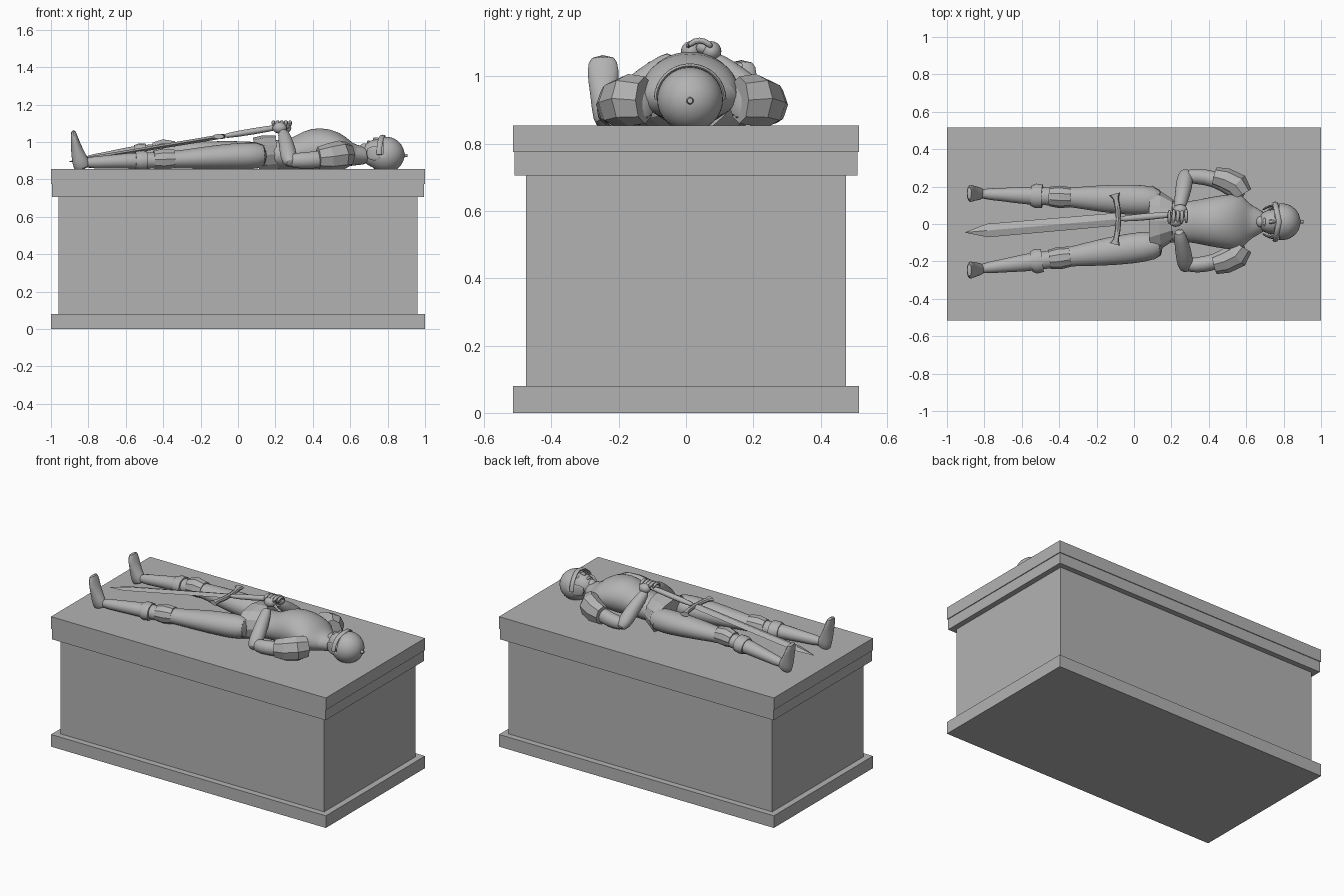
import bpy, bmesh, math
from mathutils import Vector

cube = bpy.data.objects.get("Cube")
if cube:
    bpy.data.objects.remove(cube, do_unlink=True)

stone = bpy.data.materials.new("grey_stone")
stone.use_nodes = True
grey = (0.45, 0.45, 0.45, 1)
stone.diffuse_color = grey
stone.node_tree.nodes["Principled BSDF"].inputs["Base Color"].default_value = grey

X, Y, Z = Vector((1, 0, 0)), Vector((0, 1, 0)), Vector((0, 0, 1))
TOP = 0.855      # upper surface of the lid
MID = 0.012      # centre line of the figure


def finish(name, bm, smooth=40, subdivide=0):
    bmesh.ops.recalc_face_normals(bm, faces=bm.faces)
    mesh = bpy.data.meshes.new(name)
    bm.to_mesh(mesh)
    bm.free()
    mesh.materials.append(stone)
    obj = bpy.data.objects.new(name, mesh)
    bpy.context.collection.objects.link(obj)
    if smooth:
        mesh.polygons.foreach_set("use_smooth", [True] * len(mesh.polygons))
        mesh.set_sharp_from_angle(angle=math.radians(smooth))
    if subdivide:
        mod = obj.modifiers.new("rounding", "SUBSURF")
        mod.levels = mod.render_levels = subdivide
    return obj


def slab(name, half_x, half_y, low, high):
    bm = bmesh.new()
    bmesh.ops.create_cube(bm, size=1)
    for v in bm.verts:
        v.co = (v.co.x * 2 * half_x, v.co.y * 2 * half_y, high if v.co.z > 0 else low)
    finish(name, bm, smooth=0)


def ball(name, centre, radii):
    bm = bmesh.new()
    bmesh.ops.create_uvsphere(bm, u_segments=24, v_segments=14, radius=1)
    for v in bm.verts:
        v.co = Vector(centre) + Vector(a * b for a, b in zip(v.co, radii))
    return finish(name, bm)


def limb(name, stations, side=Y, sides=16, subdivide=1, smooth=40):
    """Loft ellipses along a path; a station is x, y, z, half width, half depth."""
    bm = bmesh.new()
    path = [Vector(s[:3]) for s in stations]
    rings = []
    for i, (p, s) in enumerate(zip(path, stations)):
        along = (path[min(i + 1, len(path) - 1)] - path[max(i - 1, 0)]).normalized()
        wide = (side - along * side.dot(along)).normalized()
        deep = along.cross(wide)
        angles = [math.tau * k / sides for k in range(sides)]
        rings.append([bm.verts.new(p + wide * s[3] * math.cos(a) + deep * s[4] * math.sin(a))
                      for a in angles])
    for a, b in zip(rings, rings[1:]):
        for k in range(sides):
            n = (k + 1) % sides
            bm.faces.new((a[k], a[n], b[n], b[k]))
    bm.faces.new(rings[0])
    bm.faces.new(rings[-1])
    return finish(name, bm, smooth, subdivide)


# Tomb chest
slab("plinth", 1, 0.515, 0, 0.08)
slab("chest", 0.96, 0.475, 0.08, 0.705)
slab("lid_moulding", 0.995, 0.51, 0.705, 0.775)
slab("lid", 1, 0.515, 0.775, TOP)

# Torso and neck
trunk = [(0.12, 0.93, 0.12, 0.08), (0.22, 0.93, 0.11, 0.08), (0.3, 0.935, 0.11, 0.085),
         (0.37, 0.955, 0.125, 0.108), (0.44, 0.965, 0.14, 0.118), (0.52, 0.96, 0.15, 0.1),
         (0.58, 0.935, 0.15, 0.075), (0.62, 0.93, 0.085, 0.055), (0.72, 0.925, 0.05, 0.045)]
limb("torso", [(x, MID, z, w, d) for x, z, w, d in trunk], sides=20)

# Flared plate skirt
limb("skirt", [(0.1, 0.02, 0.92, 0.185, 0.105), (0.15, 0.02, 0.93, 0.15, 0.107),
               (0.21, 0.02, 0.935, 0.11, 0.1)], sides=12, subdivide=0, smooth=0)

# Legs, lying slightly apart with the left knee raised
leg_profile = [(0.16, 0.93, 0.07, 0.07), (0.05, 0.925, 0.085, 0.075), (-0.1, 0.92, 0.08, 0.068),
               (-0.25, 0.91, 0.065, 0.055), (-0.36, 0.905, 0.05, 0.045),
               (-0.46, 0.9, 0.048, 0.045), (-0.58, 0.9, 0.05, 0.045),
               (-0.7, 0.893, 0.035, 0.034), (-0.84, 0.888, 0.03, 0.032)]
foot_profile = [(-0.825, 0.85, 0.032, 0.05), (-0.845, 0.9, 0.038, 0.045),
                (-0.862, 0.96, 0.042, 0.032), (-0.875, 1.02, 0.05, 0.02),
                (-0.882, 1.065, 0.038, 0.013)]
for label, hip, splay, lift, toe in (("left", 0.125, 0.04, 0.05, 0.92), ("right", -0.115, -0.135, 0, 1)):

    def place(x, z, w, d):
        raised = lift * max(0, 1 - abs(x + 0.4) / 0.5)
        return (x, hip + splay * (0.1 - x), z + raised, w, d)

    limb(label + "_leg", [place(*s) for s in leg_profile])
    limb(label + "_foot", [place(x, TOP + (z - TOP) * toe, w, d) for x, z, w, d in foot_profile])
    limb(label + "_knee_plate", [place(-0.45, 0.905, 0.052, 0.05), place(-0.4, 0.907, 0.06, 0.06),
                                 place(-0.34, 0.91, 0.054, 0.052)], sides=10, subdivide=0, smooth=25)
    limb(label + "_boot_cuff", [place(-0.55, 0.9, 0.054, 0.048), place(-0.525, 0.9, 0.066, 0.055),
                                place(-0.49, 0.9, 0.062, 0.052)], subdivide=0)

# Arms bent at the elbow, hands meeting over the waist
for label, s in (("left", 1), ("right", -1)):

    def across(x, y, z, w, d):
        return (x, MID * 1.5 + s * y, z, w, d)

    limb(label + "_upper_arm", [across(*p) for p in (
        (0.59, 0.13, 0.925, 0.05, 0.06), (0.53, 0.18, 0.92, 0.055, 0.062),
        (0.43, 0.225, 0.905, 0.042, 0.045), (0.33, 0.24, 0.9, 0.045, 0.045),
        (0.26, 0.235, 0.9, 0.03, 0.035))])
    limb(label + "_forearm", [across(*p) for p in (
        (0.285, 0.27, 0.885, 0.025, 0.02), (0.275, 0.24, 0.9, 0.045, 0.042),
        (0.265, 0.17, 0.96, 0.045, 0.045), (0.25, 0.1, 1.02, 0.036, 0.036),
        (0.24, 0.05, 1.06, 0.028, 0.025))], side=X)
    limb(label + "_shoulder_plate", [across(*p) for p in (
        (0.58, 0.14, 0.93, 0.055, 0.07), (0.55, 0.19, 0.93, 0.066, 0.078),
        (0.49, 0.22, 0.92, 0.062, 0.074), (0.43, 0.235, 0.915, 0.052, 0.06))],
        sides=8, subdivide=0, smooth=0)
    # Hand curled over the sword grip
    hand_x = 0.235 + 0.012 * s
    ball(label + "_palm", (hand_x, 0.045 + 0.03 * s, 1.075), (0.038, 0.03, 0.03))
    for f in range(4):
        x = hand_x - 0.034 + f * 0.022
        limb(f"{label}_finger_{f + 1}", [
            (x, 0.04 + s * 0.04, 1.085, 0.01, 0.01), (x, 0.04 + s * 0.015, 1.108, 0.011, 0.01),
            (x, 0.04 - s * 0.015, 1.108, 0.01, 0.01), (x, 0.04 - s * 0.035, 1.088, 0.008, 0.008)],
            side=X, sides=8)

# Sword resting along the body
tip, end = Vector((-0.9, -0.045, 0.895)), Vector((0.25, 0.055, 1.085))


def on_sword(t, w, d):
    return (*tip.lerp(end, t), w, d)


limb("blade", [on_sword(0, 0.002, 0.002), on_sword(0.1, 0.036, 0.01), on_sword(0.72, 0.034, 0.012)],
     sides=4, subdivide=0, smooth=0)
limb("grip", [on_sword(0.7, 0.017, 0.015), on_sword(0.85, 0.02, 0.018), on_sword(1, 0.015, 0.015)])
ball("pommel", end, (0.025, 0.025, 0.02))
hub = tip.lerp(end, 0.71)
limb("crossguard", [(hub.x - 0.02 * abs(u) ** 2, hub.y + 0.135 * u, hub.z,
                     0.03 if abs(u) == 1 else 0.015, 0.014)
                    for u in (-1, -0.8, -0.4, 0, 0.4, 0.8, 1)], side=X, sides=8, subdivide=0)

# Head and facial features
ball("head", (0.745, MID, 0.938), (0.085, 0.066, 0.076))
ball("chin", (0.675, MID, 0.965), (0.025, 0.03, 0.028))
limb("nose", [(0.763, MID, 1.005, 0.009, 0.012), (0.735, MID, 1.017, 0.012, 0.014),
              (0.72, MID, 1.01, 0.014, 0.012)], sides=8)
ball("lips", (0.697, MID, 0.999), (0.008, 0.022, 0.01))
for label, s in (("left", 1), ("right", -1)):
    ball(label + "_eye", (0.757, MID + 0.026 * s, 1.0), (0.009, 0.014, 0.01))
    ball(label + "_brow", (0.775, MID + 0.027 * s, 1.003), (0.008, 0.023, 0.011))

# Helmet shell with an opening over the face
bm = bmesh.new()
bmesh.ops.create_uvsphere(bm, u_segments=32, v_segments=20, radius=1)
for v in bm.verts:
    v.co = Vector((0.79 + v.co.z * 0.1, MID + v.co.y * 0.098, 0.932 + v.co.x * 0.096))
opening = [f for f in bm.faces
           if f.calc_center_median().x < 0.775 and f.calc_center_median().z > 0.925]
bmesh.ops.delete(bm, geom=opening, context="FACES")
helmet = finish("helmet", bm)
shell = helmet.modifiers.new("thickness", "SOLIDIFY")
shell.thickness = 0.008

# Brim arching over the brow, cheek guards and crown spike
arc = [math.pi * k / 16 for k in range(17)]
limb("helmet_brim", [(0.775 - 0.02 * abs(math.cos(a)), MID + 0.101 * math.cos(a),
                      0.932 + 0.1 * math.sin(a), 0.014, 0.007) for a in arc],
     side=X, sides=8, subdivide=0)
for label, s in (("left", 1), ("right", -1)):
    limb(label + "_cheek_guard", [(0.77, MID + 0.09 * s, 0.94, 0.007, 0.04),
                                  (0.72, MID + 0.085 * s, 0.94, 0.007, 0.045),
                                  (0.685, MID + 0.062 * s, 0.935, 0.006, 0.03)], sides=8)
limb("helmet_spike", [(0.88, MID, 0.928, 0.016, 0.016), (0.893, MID, 0.928, 0.009, 0.009),
                      (0.907, MID, 0.928, 0.008, 0.008)], sides=12, subdivide=0)
